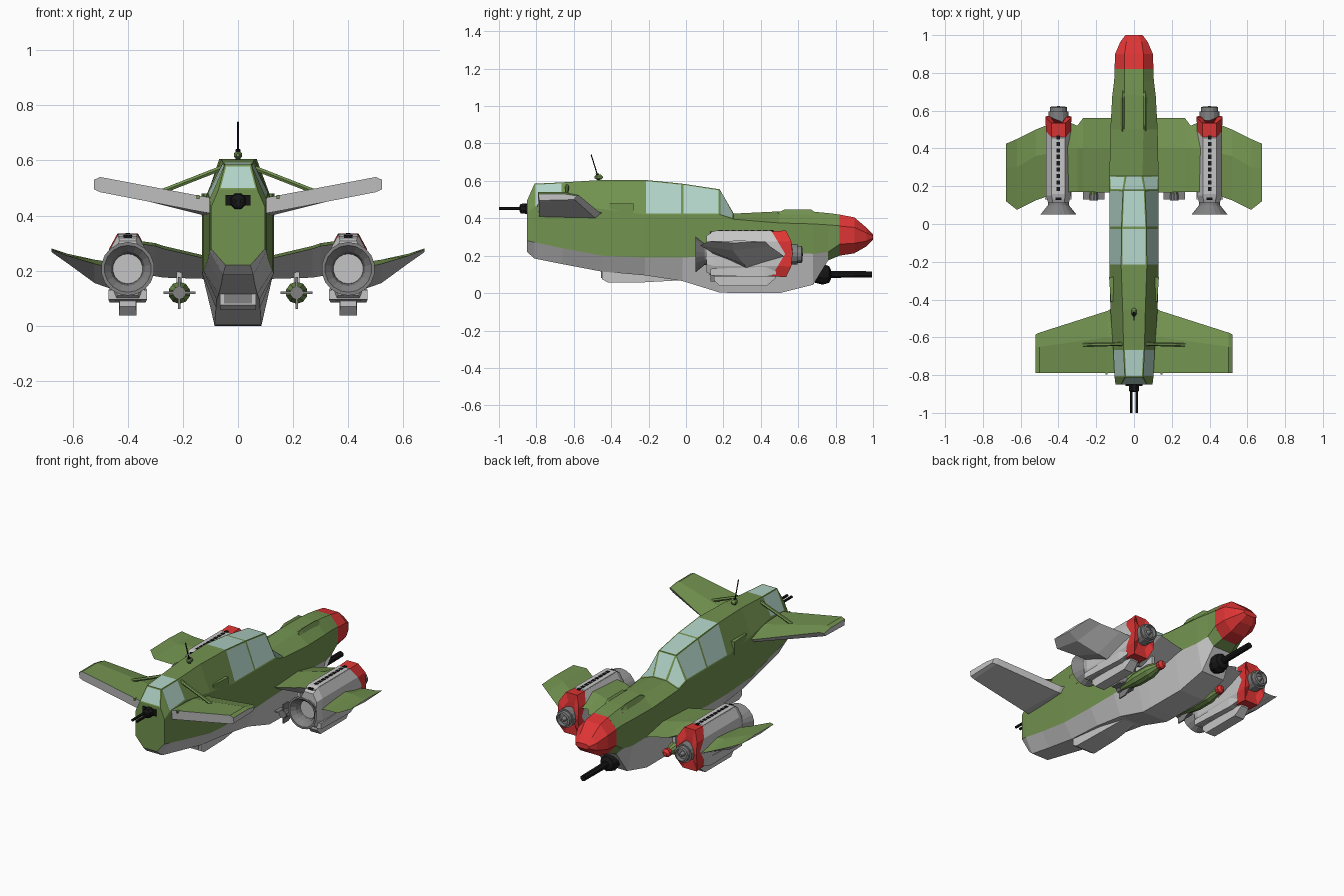
import bpy, bmesh, math
from mathutils import Vector

# Palette
def material(name, col):
    m = bpy.data.materials.new(name)
    m.diffuse_color = (*col, 1)
    return m
MATS = [material("olive green", (0.17, 0.29, 0.08)), material("light grey", (0.56, 0.56, 0.56)),
        material("pale glass", (0.44, 0.65, 0.57)), material("signal red", (0.74, 0.035, 0.035)),
        material("mid grey", (0.22, 0.22, 0.22)), material("black", (0.008, 0.008, 0.008))]
GREEN, LIGHT, GLASS, RED, MID, BLACK = range(6)

# Helpers
def loft(name, rings, rule, mirror=False, inset=None):
    """Skin rings of points; rule(ring, edge, normal) or a number gives the colour."""
    bm = bmesh.new()
    vs = [[bm.verts.new(p) for p in r] for r in rings]
    n = len(rings[0])
    faces = []
    for i in range(len(vs) - 1):
        for j in range(n):
            k = (j + 1) % n
            faces.append((bm.faces.new((vs[i][j], vs[i][k], vs[i + 1][k], vs[i + 1][j])), i, j))
    faces += [(bm.faces.new(vs[0]), -1, -1), (bm.faces.new(vs[-1]), -2, -1)]
    bmesh.ops.recalc_face_normals(bm, faces=bm.faces[:])
    bm.normal_update()
    for f, i, j in faces:
        f.material_index = rule(i, j, f.normal) if callable(rule) else rule
    if inset:
        panes = [f for f, i, j in faces if f.material_index == GLASS]
        for f in panes:
            f.material_index = GREEN
        bmesh.ops.inset_individual(bm, faces=panes, thickness=inset)
        for f in panes:
            f.material_index = GLASS
    me = bpy.data.meshes.new(name)
    bm.to_mesh(me)
    bm.free()
    for m in MATS:
        me.materials.append(m)
    ob = bpy.data.objects.new(name, me)
    bpy.context.collection.objects.link(ob)
    if mirror:
        ob.modifiers.new("Mirror", 'MIRROR').use_mirror_merge = False
    return ob

def turned(name, x, z, profile, col, n=12, mirror=False):
    """Turned part along y from (y, radius) pairs."""
    rings = [[(x + r * math.cos(2 * math.pi * (k + .5) / n), y, z + r * math.sin(2 * math.pi * (k + .5) / n))
              for k in range(n)] for y, r in profile]
    return loft(name, rings, col, mirror)

def boxes(name, secs, col, mirror=False):
    """Rectangular sections (y, x0, x1, z0, z1)."""
    return loft(name, [[(a, y, c), (b, y, c), (b, y, d), (a, y, d)] for y, a, b, c, d in secs], col, mirror)

def rod(name, a, b, r, col, n=6, mirror=False):
    a, b = Vector(a), Vector(b)
    q = (b - a).to_track_quat('Z', 'Y')
    ring = [q @ Vector((r * math.cos(2 * math.pi * k / n), r * math.sin(2 * math.pi * k / n), 0)) for k in range(n)]
    return loft(name, [[p + e for p in ring] for e in (a, b)], col, mirror)

# Fuselage: y, belly half width/z, side half width, paint line z, shoulder z, roof half width/z
STATIONS = [(-.85, .045, .22, .098, .28, .43, .07, .495), (-.81, .055, .185, .103, .272, .46, .048, .585),
            (-.66, .06, .155, .11, .24, .48, .055, .592), (-.45, .07, .115, .125, .20, .45, .06, .605),
            (-.22, .078, .095, .13, .19, .42, .068, .605), (-.02, .08, .065, .13, .19, .42, .066, .585),
            (.18, .085, .003, .13, .20, .42, .058, .555), (.255, .085, .001, .13, .20, .395, .045, .425),
            (.5, .085, .0, .125, .22, .375, .05, .437), (.68, .078, .045, .115, .21, .37, .05, .435),
            (.76, .062, .175, .105, .22, .365, .05, .428), (.82, .05, .2, .102, .26, .36, .05, .42)]
rings = []
for y, wb, zb, w, zg, zs, wt, zt in STATIONS:
    half = [(wb, zb), (w, zg), (w, zs), (wt, zt)]
    rings.append([(x, y, z) for x, z in half] + [(-x, y, z) for x, z in reversed(half)])

def hull_colour(i, j, n):
    if (i == 0 and j == 3) or (i in (1, 4, 5, 6) and j in (2, 3, 4)):
        return GLASS
    return LIGHT if j in (0, 6, 7) and 0 <= i < 10 else GREEN
loft("fuselage", rings, hull_colour, inset=.009)

# Red nose, blunt faceted wedge
nose = []
for y, w, zb, zt, c in [(.82, .103, .2, .42, .05), (.9, .1, .213, .405, .05), (.965, .072, .25, .35, .04), (1, .045, .285, .315, .025)]:
    h = (zt - zb) * .28
    half = [(c, zb), (w, zb + h), (w, zt - h), (c, zt)]
    nose.append([(x, y, z) for x, z in half] + [(-x, y, z) for x, z in reversed(half)])
loft("nose_cone", nose, RED)

# Hood ridges, side hatch plates, belly scoop
loft("hood_ridge", [[(.04, y, .42), (.075, y, .405), (.06, y, z)] for y, z in ((.49, .43), (.53, .448), (.67, .446), (.71, .42))], GREEN, True)
boxes("side_hatch", [(-.41, .1, .123, .40, .48), (-.28, .1, .132, .40, .48)], GREEN, True)
boxes("belly_scoop", [(-.45, -.065, .065, .075, .125), (-.42, -.065, .065, .058, .125),
                      (-.22, -.06, .06, .058, .11), (.0, -.04, .04, .07, .08)], LIGHT)
boxes("scoop_opening", [(-.455, -.05, .05, .082, .115), (-.445, -.05, .05, .082, .115)], MID)

# Tail gun and chin gun
boxes("tail_gun_slot", [(-.858, -.045, .045, .437, .475), (-.84, -.045, .045, .437, .475)], BLACK)
turned("tail_gun_mount", 0, .452, [(-.89, .015), (-.885, .027), (-.86, .03), (-.84, .03)], BLACK, 8)
turned("tail_gun_barrel", .015, .452, [(-1, .008), (-.86, .008)], BLACK, 6, True)
turned("chin_gun_mount", 0, .1, [(.69, .045), (.73, .055), (.765, .045), (.775, .025)], BLACK, 10)
turned("chin_gun_barrel", 0, .1, [(.75, .02), (.995, .018)], BLACK, 8)

# Aerial
turned("aerial_base", 0, .62, [(-.49, .006), (-.475, .016), (-.455, .014), (-.445, .005)], GREEN, 8)
rod("aerial_stub", (0, -.465, .59), (0, -.475, .64), .009, BLACK)
rod("aerial_rod", (0, -.47, .62), (0, -.507, .74), .0035, BLACK)

# Wings: sections across x as leading edge, top, trailing edge, underside (y, z)
def wing(name, secs, limit):
    loft(name, [[(x, y, z) for y, z in pts] for x, *pts in secs],
         lambda i, j, n: GREEN if n.z > limit else LIGHT, True)
wing("inner_wing", [(.1, (.56, .215), (.4, .25), (.165, .24), (.33, .17)),
                    (.27, (.56, .255), (.4, .29), (.17, .28), (.33, .175)),
                    (.30, (.52, .26), (.4, .30), (.17, .29), (.33, .18)),
                    (.37, (.55, .265), (.4, .31), (.17, .30), (.33, .19))], 0)
wing("outer_wing", [(.42, (.54, .18), (.38, .225), (.16, .20), (.33, .12)),
                    (.52, (.50, .215), (.36, .24), (.125, .225), (.31, .155)),
                    (.62, (.45, .25), (.3, .262), (.075, .255), (.25, .228)),
                    (.677, (.425, .275), (.3, .281), (.12, .277), (.25, .268))], 0)
wing("tail_plane", [(.08, (-.42, .425), (-.6, .46), (-.79, .462), (-.785, .405), (-.47, .395)),
                    (.14, (-.46, .43), (-.6, .47), (-.79, .472), (-.785, .415), (-.49, .405)),
                    (.5, (-.575, .525), (-.65, .54), (-.79, .54), (-.785, .485), (-.59, .495)),
                    (.522, (-.585, .52), (-.65, .53), (-.79, .53), (-.785, .495), (-.6, .5))], .2)
boxes("tail_trailing_lip", [(-.797, .14, .15, .46, .475), (-.78, .14, .15, .46, .475)], GREEN, True)
rod("tail_strut", (.04, -.635, .58), (.27, -.64, .49), .01, GREEN, 6, True)

# Engine nacelles: faceted body with red chevron front
EX, EZ = .4, .21
HALF = [(.036, .12), (.066, .065), (.066, 0), (.066, -.065), (.045, -.12)]
OUT = HALF + [(-x, z) for x, z in reversed(HALF)]
def slice_at(y, slope, flat=0, s=1):
    return [(EX + x * s, y - slope * max(0, abs(z) - flat), EZ + z * s) for x, z in OUT]
loft("nacelle", [slice_at(.11, 0, 0, .82), slice_at(.15, 0), slice_at(.53, .6), slice_at(.57, .5, .05, 1.04),
                 slice_at(.572, .5, .05, .6)], lambda i, j, n: RED if i in (2, 3, -2) else LIGHT, True)
boxes("nacelle_spine", [(.13, .368, .432, .3, .325), (.16, .365, .435, .3, .334), (.455, .365, .435, .3, .334),
                        (.47, .37, .43, .3, .322)], LIGHT, True)
for k in range(9):
    y = .175 + k * .034
    boxes("spine_vent", [(y, .391, .409, .33, .337), (y + .022, .391, .409, .33, .337)], BLACK, True)
boxes("vent_slot", [(.128, .385, .415, .305, .329), (.14, .385, .415, .305, .329)], BLACK, True)
turned("intake", EX, .207, [(.54, .055), (.595, .055), (.595, .046), (.618, .046), (.622, .036), (.6, .034), (.6, .015), (.625, .008)], MID, 14, True)
turned("exhaust_bell", EX, .207, [(.14, .055), (.1, .056), (.05, .097), (.05, .085), (.075, .062), (.12, .052)], MID, 18, True)

# Nacelle under-pods
boxes("side_pod", [(.13, .33, .47, .095, .13), (.42, .335, .465, .085, .14), (.48, .345, .455, .1, .13)], LIGHT, True)
boxes("lower_pod", [(.15, .37, .43, .07, .12), (.18, .368, .432, .037, .12), (.43, .368, .432, .037, .12), (.48, .375, .425, .08, .12)], LIGHT, True)

# Bombs under the inner wings
BX, BZ = .213, .12
turned("bomb_body", BX, BZ, [(.13, .015), (.2, .026), (.29, .04), (.4, .04), (.47, .022)], GREEN, 10, True)
turned("bomb_nose", BX, BZ, [(.46, .016), (.475, .025), (.495, .025), (.51, .012)], RED, 10, True)
turned("bomb_tail_ring", BX, BZ, [(.125, .024), (.155, .024)], MID, 10, True)
boxes("bomb_fin_flat", [(.13, BX - .058, BX + .058, BZ - .004, BZ + .004), (.18, BX - .058, BX + .058, BZ - .004, BZ + .004),
                        (.22, BX - .03, BX + .03, BZ - .004, BZ + .004)], MID, True)
boxes("bomb_fin_upright", [(.13, BX - .004, BX + .004, BZ - .058, BZ + .058), (.18, BX - .004, BX + .004, BZ - .058, BZ + .058),
                           (.22, BX - .004, BX + .004, BZ - .03, BZ + .03)], MID, True)
boxes("bomb_pylon", [(.28, BX - .01, BX + .01, .15, .21), (.42, BX - .01, BX + .01, .15, .22)], LIGHT, True)
